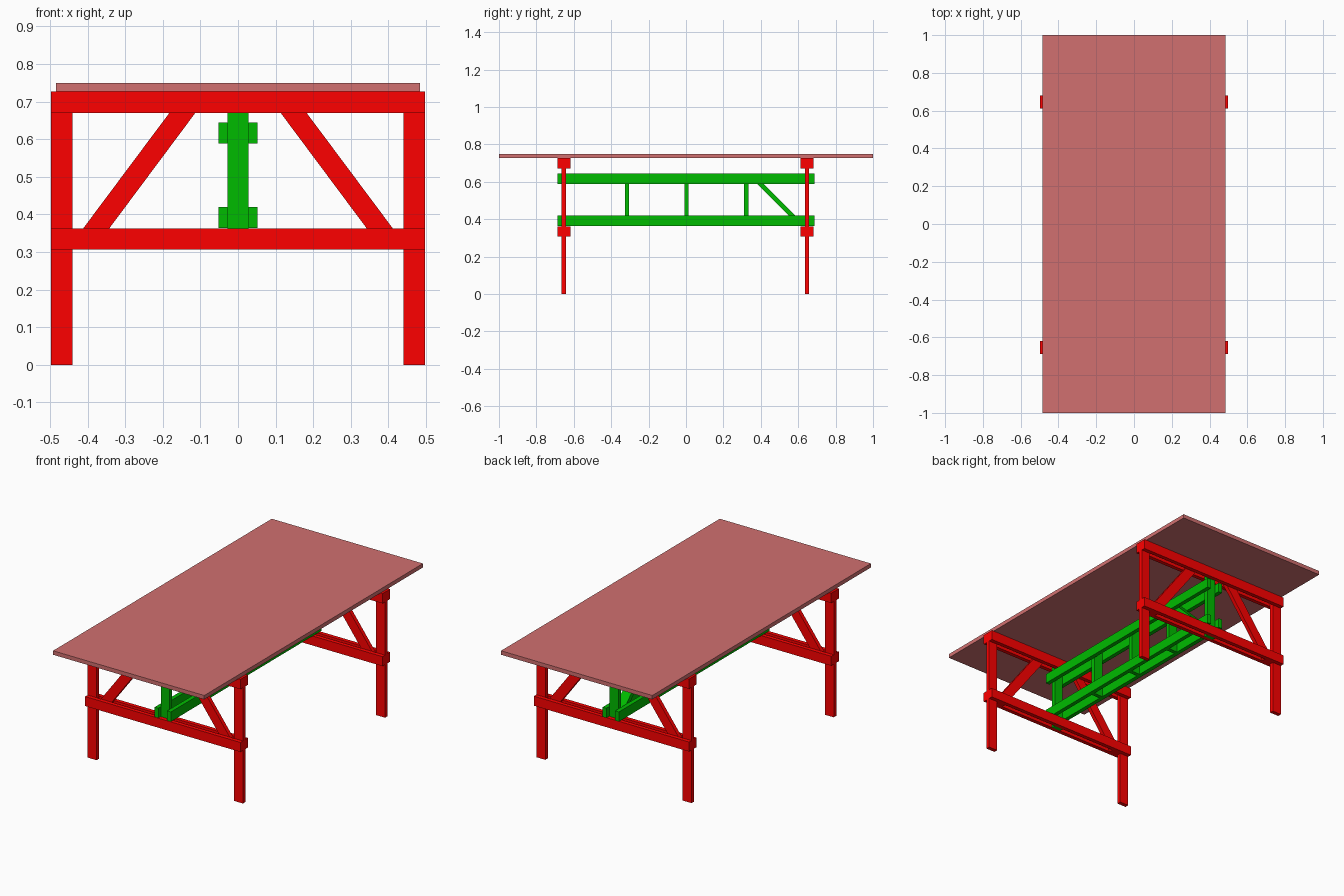
import bpy, bmesh
from mathutils import Vector

if "Cube" in bpy.data.objects:
    bpy.data.objects.remove(bpy.data.objects["Cube"])


def material(name, rgb):
    m = bpy.data.materials.new(name)
    m.diffuse_color = (*rgb, 1)
    m.use_nodes = True
    m.node_tree.nodes["Principled BSDF"].inputs["Base Color"].default_value = m.diffuse_color
    return m


RED = material("red_paint", (1.0, 0.0, 0.0))
GREEN = material("green_paint", (0.0, 0.5, 0.0))
PINK = material("dusty_rose", (0.64, 0.163, 0.163))


def prism(name, profile, depth, mat):
    """Extrude a closed planar profile along the depth vector."""
    bm = bmesh.new()
    face = bm.faces.new([bm.verts.new(p) for p in profile])
    ext = bmesh.ops.extrude_face_region(bm, geom=[face])["geom"]
    verts = [g for g in ext if isinstance(g, bmesh.types.BMVert)]
    bmesh.ops.translate(bm, verts=verts, vec=Vector(depth))
    bmesh.ops.recalc_face_normals(bm, faces=bm.faces)
    me = bpy.data.meshes.new(name)
    bm.to_mesh(me)
    bm.free()
    me.materials.append(mat)
    ob = bpy.data.objects.new(name, me)
    bpy.context.collection.objects.link(ob)
    return ob


def board(name, x, y, z, mat):
    """Axis-aligned board from (min, max) pairs."""
    base = [(x[0], y[0], z[0]), (x[1], y[0], z[0]), (x[1], y[1], z[0]), (x[0], y[1], z[0])]
    return prism(name, base, (0, 0, z[1] - z[0]), mat)


T = 0.023        # board thickness
H = T / 2
TOP = 0.727      # underside of table top
HALF_W = 0.497

# Table top
board("table_top", (-0.484, 0.484), (-1, 1), (TOP, 0.75), PINK)

# Trestle frames
for end, s, yc in (("front", -1, -0.653), ("back", 1, 0.647)):
    mid = (yc - H, yc + H)

    # Double rails clamping the legs, braces and post
    for level, z in (("lower", (0.307, 0.362)), ("upper", (0.67, TOP))):
        for side, o in (("outer", s), ("inner", -s)):
            c = yc + o * T
            board(f"{end}_{level}_{side}_rail", (-HALF_W, HALF_W), (c - H, c + H), z, RED)

    # Legs and slanted braces
    for side, m in (("left", -1), ("right", 1)):
        board(f"{end}_{side}_leg", sorted((m * 0.44, m * HALF_W)), mid, (0, TOP), RED)
        outline = [(0.44, 0.307), (0.384, 0.307), (0.071, TOP), (0.14, TOP), (0.44, 0.325)]
        prism(f"{end}_{side}_brace", [(m * x, mid[0], z) for x, z in outline], (0, T, 0), RED)

    # Post carrying the stretcher
    board(f"{end}_stretcher_post", (-0.028, 0.028), mid, (0.307, TOP), GREEN)

# Stretcher beams, paired around the posts
for level, z in (("lower", (0.364, 0.42)), ("upper", (0.589, 0.645))):
    for side, x in (("left", (-0.052, -0.028)), ("right", (0.028, 0.052))):
        board(f"{level}_{side}_beam", x, (-0.688, 0.688), z, GREEN)

# Uprights between the beams
for i, y in enumerate((-0.315, 0.003, 0.322)):
    board(f"stretcher_upright_{i + 1}", (-0.028, 0.028), (y - H, y + H), (0.364, 0.645), GREEN)

# Single diagonal strut near the back end
strut = [(0.334, 0.645), (0.334, 0.634), (0.604, 0.364), (0.635, 0.364), (0.635, 0.37), (0.36, 0.645)]
prism("stretcher_diagonal", [(-0.028, y, z) for y, z in strut], (0.056, 0, 0), GREEN)
